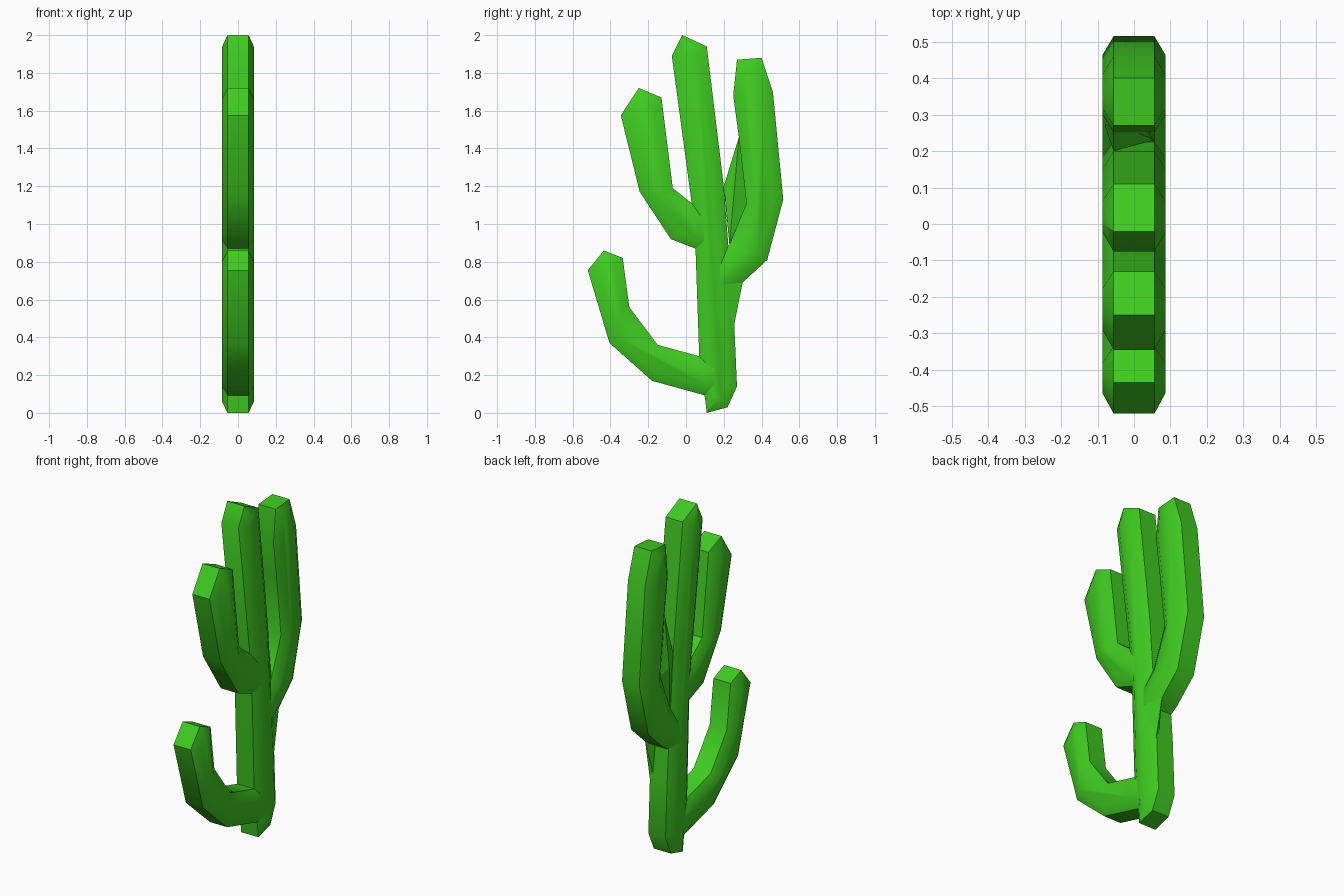
import bpy, bmesh

if "Cube" in bpy.data.objects:
    bpy.data.objects.remove(bpy.data.objects["Cube"])

mat = bpy.data.materials.new("cactus_green")
mat.diffuse_color = (0.05, 0.60, 0.015, 1)
mat.use_nodes = True
mat.node_tree.nodes["Principled BSDF"].inputs["Base Color"].default_value = mat.diffuse_color

WALL, FACE = 0.056, 0.086   # half thickness at the rim and at the broad face
RIM = 0.05                  # width of the chamfer


def finish(name, bm):
    bmesh.ops.recalc_face_normals(bm, faces=bm.faces[:])
    me = bpy.data.meshes.new(name)
    bm.to_mesh(me)
    bm.free()
    ob = bpy.data.objects.new(name, me)
    bpy.context.collection.objects.link(ob)
    me.materials.append(mat)
    return ob


def limb(name, outline):
    """Extrude a (y, z) outline along x and chamfer both broad faces."""
    bm = bmesh.new()
    left = [bm.verts.new((-WALL, y, z)) for y, z in outline]
    right = [bm.verts.new((WALL, y, z)) for y, z in outline]
    caps = [bm.faces.new(left), bm.faces.new(right)]
    n = len(outline)
    for i in range(n):
        j = (i + 1) % n
        bm.faces.new((left[i], left[j], right[j], right[i]))
    bmesh.ops.recalc_face_normals(bm, faces=bm.faces[:])
    bmesh.ops.inset_individual(bm, faces=caps, thickness=RIM,
                               depth=FACE - WALL, use_even_offset=True)
    ob = finish(name, bm)
    bpy.ops.object.select_all(action='DESELECT')
    ob.select_set(True)
    bpy.context.view_layer.objects.active = ob
    bpy.ops.object.shade_smooth_by_angle(angle=0.7)


def web(name, points):
    """Small convex filler between two limbs."""
    bm = bmesh.new()
    bmesh.ops.convex_hull(bm, input=[bm.verts.new(p) for p in points])
    finish(name, bm)


# Trunk
limb("trunk", [(0.11, 0), (0.22, 0.03), (0.27, 0.14), (0.255, 0.48),
               (0.20, 1.20), (0.11, 1.94), (-0.02, 2.0), (-0.075, 1.89),
               (0.03, 1.11), (0.05, 0.88), (0.07, 0.30), (0.10, 0.08)])
# Arms
limb("lower_arm", [(0.20, 0.10), (0.20, 0.28), (0.07, 0.30), (-0.15, 0.36),
                   (-0.30, 0.56), (-0.335, 0.82), (-0.435, 0.86),
                   (-0.52, 0.755), (-0.405, 0.37), (-0.18, 0.17), (0.11, 0.09)])
limb("middle_arm", [(0.16, 0.85), (0.16, 1.05), (0.03, 1.11), (-0.07, 1.19),
                    (-0.13, 1.67), (-0.25, 1.72), (-0.345, 1.575),
                    (-0.245, 1.17), (-0.08, 0.92), (0.05, 0.87)])
limb("upper_arm", [(0.13, 0.58), (0.24, 0.65), (0.30, 0.69), (0.43, 0.81),
                   (0.515, 1.13), (0.46, 1.70), (0.40, 1.88), (0.27, 1.87),
                   (0.25, 1.68), (0.28, 1.46), (0.32, 1.11), (0.23, 0.89),
                   (0.13, 0.80)])
# Web closing the fork on one side, and the fillet under the upper arm
web("fork_web", [(0.056, 0.23, 0.89), (-0.056, 0.23, 0.89), (-0.056, 0.20, 1.20),
                 (-0.056, 0.32, 1.11), (-0.056, 0.28, 1.46), (-0.08, 0.27, 1.15),
                 (-0.03, 0.32, 1.11), (-0.03, 0.207, 1.15)])
web("arm_fillet", [(0.06, 0.23, 0.34), (0.056, 0.30, 0.69), (0.086, 0.20, 0.72),
                   (0.03, 0.24, 0.65), (0.03, 0.23, 0.40)])
